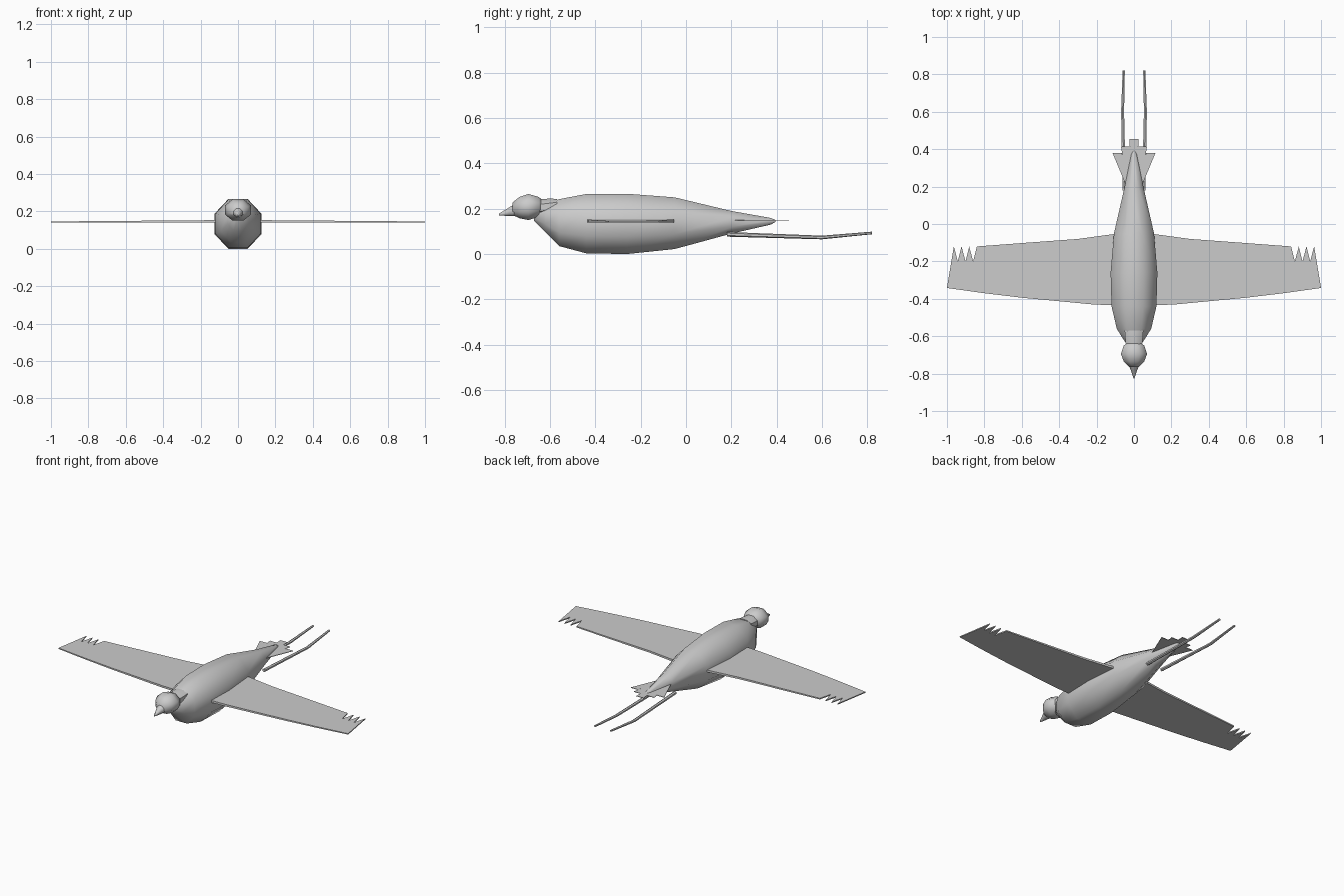
import bpy, bmesh, math

if "Cube" in bpy.data.objects:
    bpy.data.objects.remove(bpy.data.objects["Cube"])


def finish(name, bm, smooth=None):
    bmesh.ops.recalc_face_normals(bm, faces=bm.faces)
    me = bpy.data.meshes.new(name)
    bm.to_mesh(me)
    bm.free()
    ob = bpy.data.objects.new(name, me)
    bpy.context.collection.objects.link(ob)
    if smooth:
        bpy.ops.object.select_all(action='DESELECT')
        ob.select_set(True)
        bpy.context.view_layer.objects.active = ob
        bpy.ops.object.shade_smooth_by_angle(angle=math.radians(smooth))
    return ob


def loft(name, stations, sides=8, smooth=50, mirror_x=None):
    """Skin rings along y; station = (y, half_width, z_bottom, z_top[, x])."""
    bm = bmesh.new()
    rings = []
    k = 1 / math.cos(math.pi / sides)
    for s in stations:
        y, w, z0, z1 = s[:4]
        x = s[4] if len(s) > 4 else 0
        ring = []
        for i in range(sides):
            a = 2 * math.pi * (i + 0.5) / sides
            ring.append(bm.verts.new((x + w * k * math.cos(a), y,
                                      (z0 + z1) / 2 + (z1 - z0) / 2 * k * math.sin(a))))
        rings.append(ring)
    for a, b in zip(rings, rings[1:]):
        for i in range(sides):
            j = (i + 1) % sides
            bm.faces.new((a[i], a[j], b[j], b[i]))
    bm.faces.new(rings[0])
    bm.faces.new(rings[-1])
    return finish(name, bm, smooth)


def plate(name, outline, z, thick):
    """Flat outline given a thickness that may vary with x."""
    bm = bmesh.new()
    f = bm.faces.new([bm.verts.new((x, y, z)) for x, y in outline])
    ext = bmesh.ops.extrude_face_region(bm, geom=[f])
    for v in ext['geom']:
        if isinstance(v, bmesh.types.BMVert):
            v.co.z += thick(abs(v.co.x))
    return finish(name, bm)


# Body
loft("body", [
    (-0.67, 0.02, 0.145, 0.19), (-0.62, 0.055, 0.095, 0.22),
    (-0.56, 0.092, 0.035, 0.242), (-0.44, 0.12, 0.003, 0.265),
    (-0.26, 0.125, 0.0, 0.266), (-0.05, 0.107, 0.022, 0.25),
    (0.20, 0.05, 0.09, 0.19), (0.375, 0.014, 0.13, 0.159),
    (0.395, 0.004, 0.142, 0.15)])

# Neck, head and beak
loft("neck", [(-0.57, 0.05, 0.195, 0.243), (-0.60, 0.048, 0.175, 0.245),
              (-0.66, 0.042, 0.165, 0.24)])
loft("head", [(-0.63, 0.025, 0.19, 0.235), (-0.65, 0.055, 0.165, 0.252),
              (-0.695, 0.07, 0.15, 0.265), (-0.735, 0.055, 0.158, 0.252),
              (-0.765, 0.025, 0.172, 0.228)])
loft("beak", [(-0.745, 0.032, 0.168, 0.228), (-0.78, 0.018, 0.168, 0.206),
              (-0.825, 0.003, 0.17, 0.179)])

# Wings with notched feather tips
for side, s in (("left", 1), ("right", -1)):
    pts = [(0.08, -0.436), (0.22, -0.43), (0.6, -0.394), (0.8, -0.37), (1.0, -0.342)]
    for i in range(3):
        pts += [(0.963 - 0.041 * i, -0.12), (0.942 - 0.041 * i, -0.2)]
    pts += [(0.84, -0.12), (0.6, -0.102), (0.3, -0.08), (0.08, -0.05)]
    plate(side + "_wing", [(s * x, y) for x, y in pts], 0.14,
          lambda x: 0.014 - 0.008 * x)

# Fanned tail feathers
for n, (xa, ya, xb, yb) in enumerate([(0, 0.2, 0, 0.455), (0.02, 0.2, 0.045, 0.415),
                                      (-0.02, 0.2, -0.045, 0.415),
                                      (0.03, 0.2, 0.09, 0.38), (-0.03, 0.2, -0.09, 0.38)]):
    plate(f"tail_feather_{n + 1}", [(xa - 0.01, ya), (xa + 0.01, ya),
                                    (xb + 0.025, yb), (xb - 0.025, yb)],
          0.148, lambda x: 0.003)

# Trailing legs
for side, s in (("left", 1), ("right", -1)):
    loft(side + "_leg", [(0.18, 0.009, 0.078, 0.096, s * 0.052),
                         (0.60, 0.008, 0.066, 0.080, s * 0.061),
                         (0.82, 0.006, 0.088, 0.098, s * 0.055)], sides=6)
